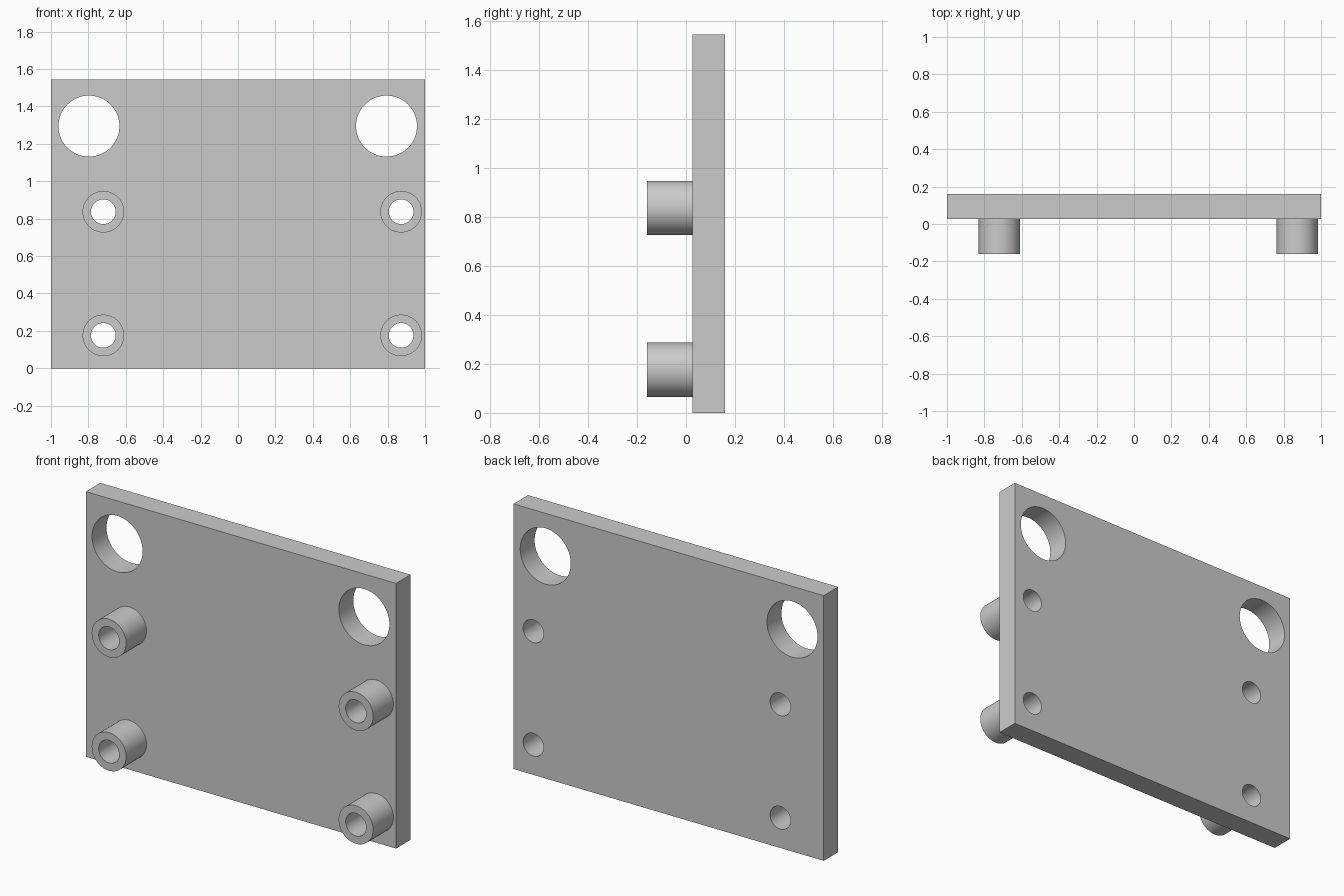
import bpy
import bmesh
from math import radians
from mathutils import Matrix, Vector

cube = bpy.data.objects.get("Cube")
if cube:
    bpy.data.objects.remove(cube, do_unlink=True)

# Main dimensions
FRONT, BACK, POST_FRONT = 0.027, 0.16, -0.16
HEIGHT = 1.545
POST_R, BORE_R, PORT_R = 0.111, 0.066, 0.163
POSTS = [(x, z) for x in (-0.72, 0.872) for z in (0.176, 0.837)]
PORTS = [(x, 1.295) for x in (-0.797, 0.794)]

grey = bpy.data.materials.new("grey")
grey.use_nodes = True
colour = (0.6, 0.6, 0.6, 1)
grey.diffuse_color = colour
grey.node_tree.nodes["Principled BSDF"].inputs["Base Color"].default_value = colour


def add_object(name, bm):
    mesh = bpy.data.meshes.new(name)
    bm.to_mesh(mesh)
    bm.free()
    mesh.materials.append(grey)
    obj = bpy.data.objects.new(name, mesh)
    bpy.context.collection.objects.link(obj)
    return obj


def add_rods(name, centres, radius, y0, y1):
    """Solid cylinders running along y, in one object."""
    bm = bmesh.new()
    for x, z in centres:
        place = Matrix.Translation((x, (y0 + y1) / 2, z)) @ Matrix.Rotation(radians(90), 4, "X")
        bmesh.ops.create_cone(bm, cap_ends=True, segments=64, radius1=radius,
                              radius2=radius, depth=y1 - y0, matrix=place)
    return add_object(name, bm)


def drill(obj, cutters):
    """Cut the holes, bake the result and smooth the round walls."""
    for cutter in cutters:
        mod = obj.modifiers.new("holes", "BOOLEAN")
        mod.operation = "DIFFERENCE"
        mod.solver = "EXACT"
        mod.object = cutter
    graph = bpy.context.evaluated_depsgraph_get()
    mesh = bpy.data.meshes.new_from_object(obj.evaluated_get(graph))
    obj.modifiers.clear()
    obj.data = mesh
    mesh.polygons.foreach_set("use_smooth", [True] * len(mesh.polygons))
    mesh.set_sharp_from_angle(angle=radians(30))


# Flat plate
bm = bmesh.new()
size = Vector((2, BACK - FRONT, HEIGHT))
centre = Vector((0, (FRONT + BACK) / 2, HEIGHT / 2))
bmesh.ops.create_cube(bm, size=1, matrix=Matrix.Translation(centre) @ Matrix.Diagonal(size).to_4x4())
plate = add_object("plate", bm)

# Standoff posts and the hole cutters
posts = add_rods("standoff_posts", POSTS, POST_R, POST_FRONT, FRONT)
bores = add_rods("bore_cutter", POSTS, BORE_R, POST_FRONT - 0.1, BACK + 0.1)
ports = add_rods("port_cutter", PORTS, PORT_R, FRONT - 0.1, BACK + 0.1)

drill(plate, [bores, ports])
drill(posts, [bores])
for cutter in (bores, ports):
    bpy.data.objects.remove(cutter, do_unlink=True)
